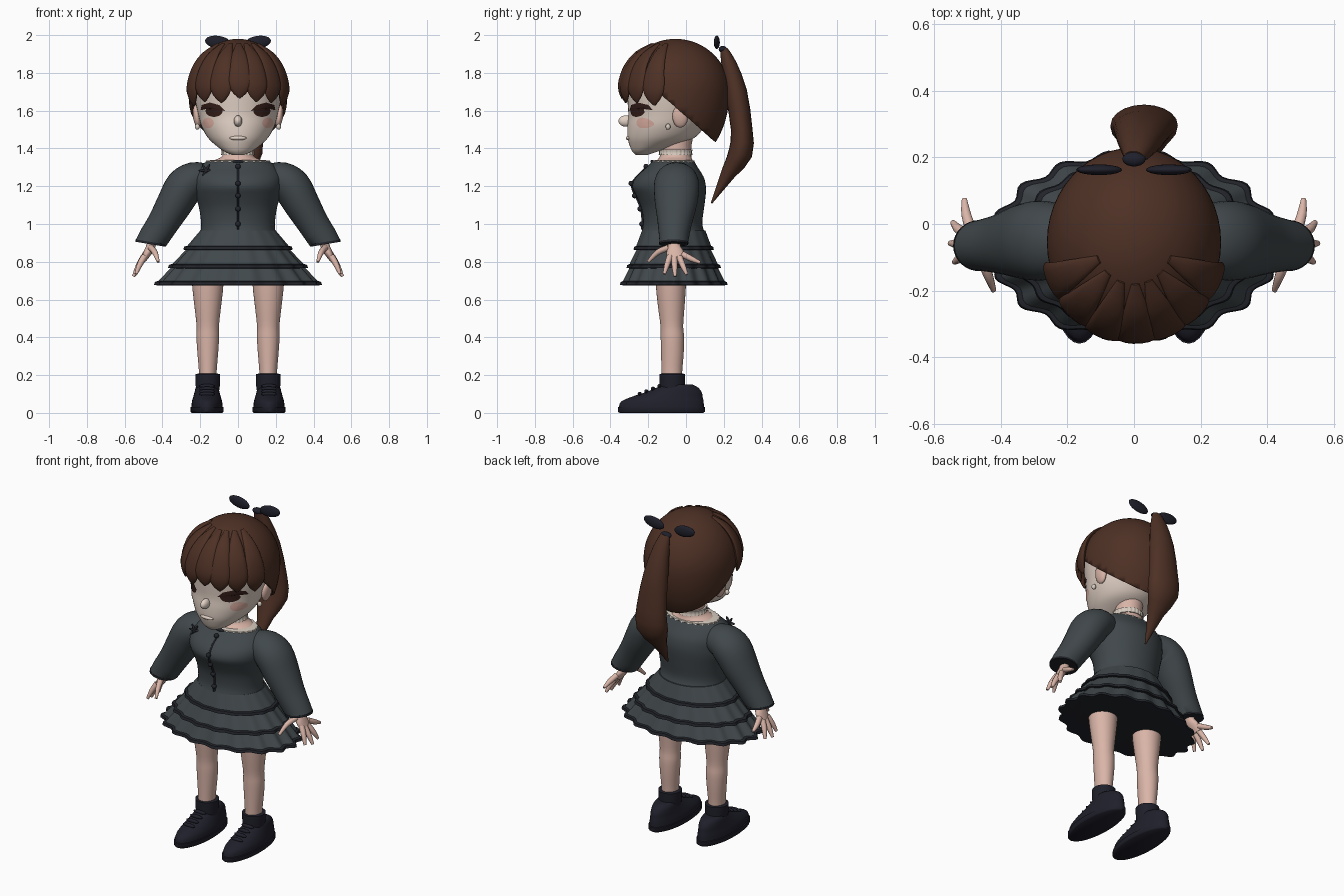
import bpy, bmesh, math
from mathutils import Vector, Matrix
from mathutils.bvhtree import BVHTree

cube = bpy.data.objects.get("Cube")
if cube:
    bpy.data.objects.remove(cube, do_unlink=True)


def material(name, *rgb):
    m = bpy.data.materials.new(name)
    m.use_nodes = True
    m.diffuse_color = (*rgb, 1)
    m.node_tree.nodes["Principled BSDF"].inputs["Base Color"].default_value = (*rgb, 1)
    return m


DRESS = material("slate dress", .052, .064, .070)
TRIM = material("dark trim", .016, .018, .024)
SHOE = material("navy leather", .014, .014, .024)
HAIR = material("brown hair", .075, .030, .018)
FACE = material("pale face", .76, .64, .56)
SKIN = material("warm skin", .70, .46, .39)
BLUSH = material("blush", .74, .44, .37)
EYE = material("dark brown eye", .035, .013, .010)
LACE = material("cream lace", .68, .60, .52)


def finish(name, bm, mat, mirror=False, angle=50):
    bmesh.ops.recalc_face_normals(bm, faces=bm.faces)
    me = bpy.data.meshes.new(name)
    bm.to_mesh(me)
    bm.free()
    me.materials.append(mat)
    me.shade_smooth()
    me.set_sharp_from_angle(angle=math.radians(angle))
    ob = bpy.data.objects.new(name, me)
    bpy.context.collection.objects.link(ob)
    if mirror:
        ob.modifiers.new("Mirror", 'MIRROR')
    return ob


def spline(rows, steps):
    """Catmull-Rom interpolation of tuples."""
    out = []
    for i in range(len(rows) - 1):
        p = [rows[max(i - 1, 0)], rows[i], rows[i + 1], rows[min(i + 2, len(rows) - 1)]]
        for k in range(steps):
            t = k / steps
            out.append([b + .5 * t * (c - a + t * (2*a - 5*b + 4*c - d + t * (3*(b - c) + d - a)))
                        for a, b, c, d in zip(*p)])
    return out + [rows[-1]]


def loft(name, rows, mat, n=32, ref=(1, 0, 0), flat=False, steps=3, wave=None,
         end=None, mirror=False, angle=50):
    """Skin elliptical rings given as (x, y, z, radius along ref, other radius)."""
    rows = spline(rows, steps)
    pts = [Vector(r[:3]) for r in rows]
    bm = bmesh.new()
    rings = []
    for i, r in enumerate(rows):
        t = Vector((0, 0, 1)) if flat else pts[min(i + 1, len(pts) - 1)] - pts[max(i - 1, 0)]
        if end and i == len(rows) - 1:
            t = Vector(end)
        t.normalize()
        u = Vector(ref)
        u = (u - t * u.dot(t)).normalized()
        v = t.cross(u)
        ring = []
        for j in range(n):
            a = math.tau * j / n
            k = wave(a, r[2]) if wave else 1
            ring.append(bm.verts.new(pts[i] + u * (r[3] * k * math.cos(a)) + v * (r[4] * k * math.sin(a))))
        rings.append(ring)
    for p, q in zip(rings, rings[1:]):
        for j in range(n):
            bm.faces.new((p[j], p[(j + 1) % n], q[(j + 1) % n], q[j]))
    bm.faces.new(rings[0])
    bm.faces.new(rings[-1])
    return finish(name, bm, mat, mirror, angle)


def stack(name, rows, mat, cx=0, **kw):
    """Horizontal rings given as (z, centre y, x radius, y radius)."""
    return loft(name, [(cx, y, z, rx, ry) for z, y, rx, ry in rows], mat, flat=True, **kw)


def blob(name, loc, size, mat, tilt=0, mirror=False):
    bm = bmesh.new()
    mx = Matrix.Translation(loc) @ Matrix.Rotation(tilt, 4, 'Y') @ Matrix.Diagonal((*size, 1))
    bmesh.ops.create_uvsphere(bm, u_segments=20, v_segments=12, radius=1, matrix=mx)
    return finish(name, bm, mat, mirror)


def front_y(ob):
    tree = BVHTree.FromPolygons([v.co for v in ob.data.vertices], [p.vertices for p in ob.data.polygons])
    return lambda x, z: (tree.ray_cast(Vector((x, -2, z)), Vector((0, 1, 0)))[0] or Vector((0, -.2, 0))).y


# Head, neck and ears
head = stack("head", [(1.365, -.235, .03, .03), (1.385, -.215, .075, .07), (1.42, -.17, .122, .13),
                      (1.46, -.13, .162, .18), (1.52, -.105, .194, .205), (1.58, -.085, .21, .22),
                      (1.66, -.07, .228, .24), (1.74, -.06, .235, .25), (1.83, -.055, .205, .22),
                      (1.91, -.055, .12, .13)], FACE, n=48)
blob("nose", (0, -.318, 1.545), (.022, .04, .03), FACE)
blob("lips", (0, -.303, 1.455), (.045, .016, .012), FACE)
stack("neck", [(1.3, -.065, .16, .105), (1.335, -.06, .13, .095), (1.36, -.055, .083, .083),
               (1.42, -.05, .078, .08), (1.52, -.04, .085, .09)], SKIN)
blob("ear", (.218, -.03, 1.57), (.02, .042, .06), SKIN, .12, True)
blob("earring", (.215, -.095, 1.515), (.013, .013, .016), LACE, 0, True)

# Eyes and blush: thin plates that follow the face
face_y = front_y(head)


def plate(name, outline, mat, lift):
    n = len(outline)
    mx, mz = sum(p[0] for p in outline) / n, sum(p[1] for p in outline) / n
    bm = bmesh.new()
    rings = []
    for s in (1, .66, .33, .02):
        flat = [(mx + (x - mx) * s, mz + (z - mz) * s) for x, z in outline]
        rings.append([bm.verts.new((x, face_y(x, z) - lift, z)) for x, z in flat])
    for p, q in zip(rings, rings[1:]):
        for j in range(n):
            bm.faces.new((p[j], p[(j + 1) % n], q[(j + 1) % n], q[j]))
    bm.faces.new(rings[-1])
    finish(name, bm, mat, True)


def oval(x, z, rx, rz):
    return [(x + rx * math.cos(math.tau * i / 20), z + rz * math.sin(math.tau * i / 20)) for i in range(20)]


plate("eyelash", [(.068, 1.598), (.10, 1.603), (.15, 1.61), (.198, 1.603), (.192, 1.63),
                  (.15, 1.643), (.10, 1.63)], EYE, .007)
plate("iris", oval(.127, 1.597, .045, .03), EYE, .005)
plate("cheek_blush", oval(.158, 1.535, .03, .028), BLUSH, .004)

# Hair cap: longer at the nape, cut on a slope; a second shell covers the forehead
HY, HZ = -.055, 1.70


def hair_shell(name, size, co, no):
    bm = bmesh.new()
    bmesh.ops.create_uvsphere(bm, u_segments=48, v_segments=32, radius=1)
    for v in bm.verts:
        v.co = (v.co.x * size * .262, HY + v.co.y * size * .285,
                HZ + v.co.z * size * (.28 if v.co.z > 0 else .40))
    bmesh.ops.bisect_plane(bm, geom=bm.verts[:] + bm.edges[:] + bm.faces[:], plane_co=co,
                           plane_no=no, clear_inner=True)
    ob = finish(name, bm, HAIR)
    ob.modifiers.new("Thickness", 'SOLIDIFY').thickness = .015


hair_shell("hair_cap", 1, (0, 0, 1.57), (0, .87, 1))
hair_shell("hair_front", .995, (0, 0, 1.77), (0, 0, 1))

# Fringe locks, each running down the skull to a point
for i, (az, tip) in enumerate([(-66, -15), (-43, -11), (-20, -12), (2, -7), (22, -11), (43, -12), (66, -15)]):
    a = math.radians(az)
    rows = []
    for u, w in ((0, .012), (.25, .036), (.5, .052), (.75, .062), (.9, .042), (1, .004)):
        e = math.radians(64 + (tip - 64) * u)
        k = 1.0 + .02 * math.sin(math.pi * u)
        rows.append((.262 * k * math.cos(e) * math.sin(a), HY - .285 * k * math.cos(e) * math.cos(a),
                     HZ + .28 * k * math.sin(e), w, .004 + w * .25))
    loft(f"fringe_lock_{i + 1}", rows, HAIR, n=14, ref=(math.cos(a), math.sin(a), 0))

# Ponytail with its bow
loft("ponytail", [(0, .2, 1.925, .03, .02), (.01, .226, 1.85, .05, .04), (.02, .265, 1.7, .075, .058),
                  (.03, .295, 1.5, .094, .057), (.03, .288, 1.375, .1, .064), (.03, .225, 1.27, .052, .04),
                  (.03, .135, 1.11, .004, .004)], HAIR, n=20, steps=2)
blob("bow_loop", (.105, .163, 1.962), (.07, .016, .034), SHOE, -.15, True)
blob("bow_knot", (0, .195, 1.925), (.035, .022, .018), SHOE)

# Bodice with lace collar, choker, buttons and brooch
torso = stack("bodice", [(.95, -.068, .2, .17), (1.0, -.07, .195, .156), (1.08, -.07, .205, .165),
                         (1.15, -.08, .224, .184), (1.2, -.09, .232, .195), (1.25, -.085, .232, .178),
                         (1.3, -.073, .205, .135), (1.33, -.068, .168, .112)], DRESS, n=48)


def frill(a, z):
    return 1 + .025 * math.cos(24 * a)


stack("lace_collar", [(1.318, -.068, .172, .115), (1.335, -.068, .165, .109), (1.338, -.066, .14, .095)],
      LACE, n=96, steps=1, wave=frill)
stack("lace_choker", [(1.365, -.055, .088, .088), (1.38, -.055, .085, .085), (1.395, -.055, .088, .088)],
      LACE, n=96, wave=frill)
torso_y = front_y(torso)
for i, z in enumerate((1.305, 1.215, 1.15, 1.08, 1.0)):
    blob(f"button_{i + 1}", (0, torso_y(0, z) - .008, z), (.014, .014, .014), TRIM)
stack("button_placket", [(z, torso_y(0, z), .006, .008) for z in (.97, 1.05, 1.12, 1.18, 1.23, 1.3)],
      TRIM, n=8)
blob("pendant", (0, -.178, 1.33), (.03, .01, .01), TRIM)
for k in range(3):
    blob(f"brooch_petal_{k + 1}", (-.17, torso_y(-.17, 1.28) - .006, 1.283), (.04, .01, .008), TRIM, k * 1.05)

# Sleeves and cuffs
loft("sleeve", [(.17, -.05, 1.235, .09, .085), (.23, -.05, 1.232, .112, .096), (.285, -.05, 1.195, .12, .102),
                (.335, -.053, 1.11, .112, .095), (.40, -.06, 1.0, .09, .083), (.465, -.065, .9, .075, .079)],
     DRESS, ref=(0, 1, 0), end=(.15, 0, -1), mirror=True)
loft("cuff", [(.462, -.065, .905, .077, .081), (.464, -.065, .893, .077, .081)], TRIM, ref=(0, 1, 0),
     steps=1, mirror=True)

# Hands
loft("palm", [(.452, -.062, .93, .028, .024), (.462, -.062, .88, .034, .024), (.478, -.058, .85, .046, .022),
              (.5, -.052, .812, .044, .016)], SKIN, n=16, ref=(0, 1, 0), mirror=True)
fingers = {"thumb": ((.462, -.09, .875), (.44, -.15, .85), (.422, -.2, .8)),
           "index": ((.495, -.085, .83), (.52, -.1, .785), (.54, -.115, .735)),
           "middle": ((.5, -.062, .82), (.53, -.06, .77), (.553, -.058, .722)),
           "ring": ((.5, -.035, .825), (.528, -.015, .775), (.545, .005, .732)),
           "little": ((.49, -.02, .84), (.505, .03, .815), (.51, .075, .795))}
for name, path in fingers.items():
    loft(name + "_finger", [(*p, r, r) for p, r in zip(path, (.017, .015, .008))], SKIN, n=10,
         ref=(1, 0, .3), mirror=True)


# Pleated skirt in three tiers, lined underneath, with dark trim
def pleat(a, z):
    return 1 + .035 * max(0, .96 - z) / .28 * math.cos(18 * a)


SY = -.065
tiers = [(.872, .276, .203), (.775, .352, .238), (.685, .42, .27)]
outer = [(.965, SY, .2, .168)]
for z, rx, ry in tiers:
    outer += [(z, SY, rx, ry), (z - .004, SY, rx - .008, ry - .008)]
stack("skirt", outer + [(.69, SY, .40, .25), (.8, SY, .28, .17)], DRESS, n=144, steps=1, wave=pleat, angle=35)
for i, (z, rx, ry) in enumerate(tiers):
    stack(f"skirt_trim_{i + 1}", [(z + .012, SY, rx - .005, ry - .004), (z + .008, SY, rx + .006, ry + .006),
                                  (z - .008, SY, rx + .01, ry + .01), (z - .01, SY, rx - .012, ry - .012)],
          TRIM, n=144, steps=1, wave=pleat)

# Legs, socks and shoes
stack("leg", [(.15, -.075, .046, .055), (.22, -.075, .047, .055), (.32, -.072, .055, .06),
              (.4, -.072, .06, .062), (.46, -.075, .059, .06), (.56, -.078, .07, .07),
              (.68, -.08, .083, .08), (.82, -.08, .088, .085)], SKIN, cx=.16, mirror=True)
stack("sock", [(.1, -.072, .058, .062), (.145, -.073, .064, .067), (.205, -.073, .066, .068),
               (.208, -.073, .05, .056)], SHOE, cx=.16, steps=1, mirror=True)
stack("sole", [(0, -.13, .082, .222), (.006, -.13, .088, .23), (.03, -.13, .088, .23), (.033, -.13, .08, .222)],
      SHOE, cx=.164, steps=1, mirror=True)
stack("shoe", [(.03, -.13, .083, .225), (.06, -.125, .08, .218), (.085, -.1, .073, .188),
               (.11, -.065, .066, .148), (.135, -.045, .06, .108), (.15, -.05, .052, .085)],
      SHOE, cx=.164, mirror=True)
for i in range(4):
    blob(f"shoe_lace_{i + 1}", (.164, -.14 - .035 * i, .142 - .014 * i), (.042, .011, .011), SHOE, 0, True)
